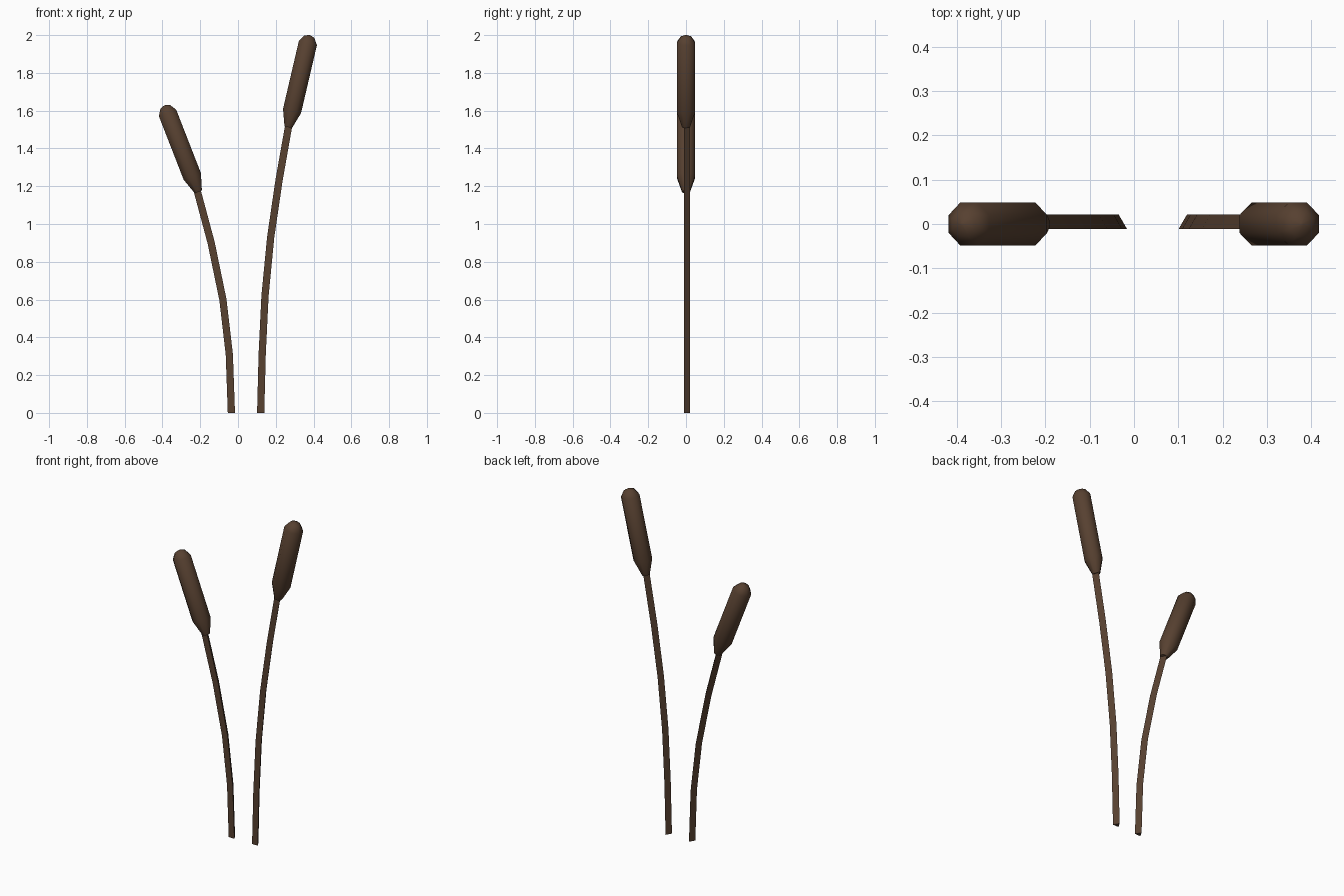
import bpy, bmesh, math
from mathutils import Vector

if "Cube" in bpy.data.objects:
    bpy.data.objects.remove(bpy.data.objects["Cube"])

brown = bpy.data.materials.new("reed_brown")
brown.diffuse_color = (0.095, 0.052, 0.03, 1)
brown.use_nodes = True
brown.node_tree.nodes["Principled BSDF"].inputs["Base Color"].default_value = brown.diffuse_color


def loft(name, path, radii, sides, phase, level_base=False, smooth_angle=40):
    """Rings of the given radii along an x-z path, ends capped."""
    bm = bmesh.new()
    pts = [Vector((x, 0, z)) for x, z in path]
    rings = []
    for i, p in enumerate(pts):
        t = (pts[min(i + 1, len(pts) - 1)] - pts[max(i - 1, 0)]).normalized()
        across = Vector((t.z, 0, -t.x))
        if level_base and i == 0:
            across = Vector((1, 0, 0))
        ring = []
        for k in range(sides):
            a = phase + 2 * math.pi * k / sides
            ring.append(bm.verts.new(p + radii[i] * (math.cos(a) * across + Vector((0, math.sin(a), 0)))))
        rings.append(ring)
    for lo, hi in zip(rings, rings[1:]):
        for k in range(sides):
            n = (k + 1) % sides
            bm.faces.new((lo[k], lo[n], hi[n], hi[k]))
    bm.faces.new(rings[0][::-1])
    bm.faces.new(rings[-1])
    mesh = bpy.data.meshes.new(name)
    bm.to_mesh(mesh)
    bm.free()
    ob = bpy.data.objects.new(name, mesh)
    bpy.context.collection.objects.link(ob)
    mesh.materials.append(brown)
    bpy.ops.object.select_all(action='DESELECT')
    ob.select_set(True)
    bpy.context.view_layer.objects.active = ob
    bpy.ops.object.shade_smooth_by_angle(angle=math.radians(smooth_angle))
    return ob


def seed_head(name, low, high):
    """Eight-sided head: tapered foot, straight body, domed tip."""
    a, b = Vector(low), Vector(high)
    d = (b - a).normalized()
    path = [a - 0.088 * d, a, b, b + 0.034 * d, b + 0.043 * d]
    loft(name, path, [0.022, 0.053, 0.053, 0.030, 0.004], 8, math.pi / 8, smooth_angle=50)


# three-sided bent stems
left = [(-0.035, 0), (-0.046, 0.31), (-0.08, 0.60), (-0.142, 0.90), (-0.217, 1.18)]
right = [(0.12, 0), (0.128, 0.31), (0.143, 0.62), (0.173, 0.93), (0.217, 1.23), (0.27, 1.53)]
loft("left_stem", left, [0.022] * 5, 3, math.pi / 2, True)
loft("right_stem", right, [0.022] * 6, 3, math.pi / 2, True)

# seed heads
seed_head("left_seed_head", (-0.242, 1.252), (-0.373, 1.588))
seed_head("right_seed_head", (0.286, 1.598), (0.37, 1.958))
